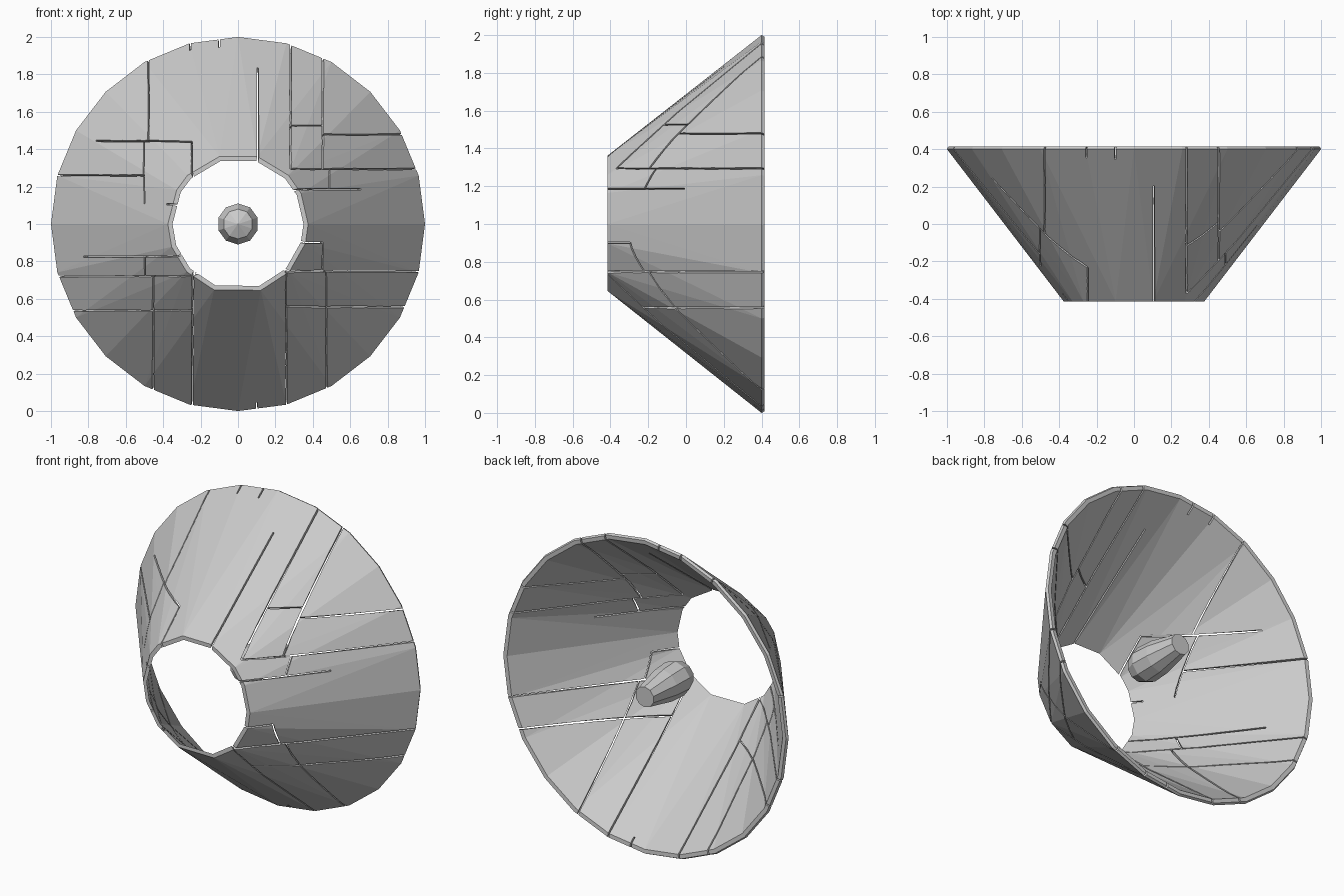
import bpy, bmesh, math
from mathutils import Vector

if "Cube" in bpy.data.objects:
    bpy.data.objects.remove(bpy.data.objects["Cube"])

R0, R1, Y0, Y1 = 0.375, 1.0, -0.415, 0.40
SLOPE = (Y1 - Y0) / (R1 - R0)
C = Vector((0, 0, 1))


def make_object(name, bm):
    bmesh.ops.recalc_face_normals(bm, faces=bm.faces)
    me = bpy.data.meshes.new(name)
    bm.to_mesh(me)
    bm.free()
    ob = bpy.data.objects.new(name, me)
    bpy.context.collection.objects.link(ob)
    return ob


def ring(bm, r, y, angles):
    return [bm.verts.new((r * math.cos(math.radians(a)), y,
                          1 + r * math.sin(math.radians(a)))) for a in angles]


def bridge(bm, a, b):
    n = len(a)
    for i in range(n):
        j = (i + 1) % n
        bm.faces.new((a[i], a[j], b[j], b[i]))


# Faceted funnel shell: 24 sides at the back, coarser around the front hole
back = [i * 15 for i in range(24)]
hole = [0, 26, 44, 74, 105, 136, 151, 180, 199, 223, 250, 289, 317, 344, 360]
front = [min(hole, key=lambda h: abs(h - a)) for a in back]
bm = bmesh.new()
rings = [ring(bm, R0, Y0, front), ring(bm, R1, Y1, back),
         ring(bm, 0.992, 0.415, back), ring(bm, 0.967, 0.413, back),
         ring(bm, 0.35, Y0, front)]
for i in range(5):
    bridge(bm, rings[i], rings[(i + 1) % 5])
bmesh.ops.remove_doubles(bm, verts=bm.verts, dist=0.0005)
bmesh.ops.dissolve_degenerate(bm, edges=bm.edges, dist=0.0005)
bmesh.ops.triangulate(bm, faces=bm.faces)
shell = make_object("funnel_shell", bm)

# Panel seams seen from the front: (fixed coordinate, start, end)
vertical = [(-.48, .89, .45), (-.25, .445, .24), (-.505, .445, .11),
            (.107, .84, .34), (.283, .98, .295), (.455, .91, .295),
            (.49, .295, .187), (.455, -.1, -.255), (.26, -.23, -.98),
            (.475, -.255, -.9), (-.245, -.25, -.98), (-.455, -.28, -.91),
            (-.5, -.175, -.28), (-.1, 1.01, .95), (-.255, .99, .93),
            (.1, -1.01, -.96)]
horizontal = [(.445, -.76, -.25), (.26, -.98, -.505), (.53, .283, .455),
              (.48, .455, .9), (.295, .283, .97), (.187, .31, .66),
              (-.175, -.83, -.28), (-.28, -.98, -.22), (-.255, .24, .98),
              (-.465, -.9, -.245), (-.445, .26, .91), (-.1, .33, .455),
              (.107, -.39, -.31)]


def on_cone(x, z):
    r = math.hypot(x, z)
    p = Vector((x, Y0 + (r - R0) * SLOPE, z)) + C
    n = Vector((x / r * SLOPE, -1, z / r * SLOPE)).normalized()
    return p, n


# Thin blades that follow the cone, used to cut the seams
def blade(bm, x0, z0, x1, z1, steps=6, width=0.009):
    tangent = (on_cone(x1, z1)[0] - on_cone(x0, z0)[0]).normalized()
    prev = None
    for i in range(steps + 1):
        t = i / steps
        p, n = on_cone(x0 + (x1 - x0) * t, z0 + (z1 - z0) * t)
        s = n.cross(tangent).normalized() * width / 2
        cur = [bm.verts.new(p + s * a + n * b) for a, b in
               ((1, .03), (-1, .03), (-1, -.06), (1, -.06))]
        if prev:
            bridge(bm, prev, cur)
        if i in (0, steps):
            bm.faces.new(cur)
        prev = cur


bm = bmesh.new()
for x, a, b in vertical:
    blade(bm, x, a, x, b)
for z, a, b in horizontal:
    blade(bm, a, z, b, z)
cutter = make_object("seam_cutter", bm)
cutter.hide_render = True
cutter.hide_viewport = True

mod = shell.modifiers.new("seams", 'BOOLEAN')
mod.operation = 'DIFFERENCE'
mod.solver = 'EXACT'
mod.use_self = True
mod.object = cutter

# Tapered bulb floating on the axis, domed to the front, flat at the back
bm = bmesh.new()
sides = [i * 36 + 18 for i in range(10)]
profile = [(.065, .415), (.103, .23), (.11, .11), (.08, .035)]
rings = [ring(bm, r, y, sides) for r, y in profile]
for a, b in zip(rings, rings[1:]):
    bridge(bm, a, b)
bm.faces.new(rings[0])
tip = bm.verts.new((0, 0.0, 1))
for i in range(10):
    bm.faces.new((rings[-1][i], rings[-1][(i + 1) % 10], tip))
make_object("center_bulb", bm)
